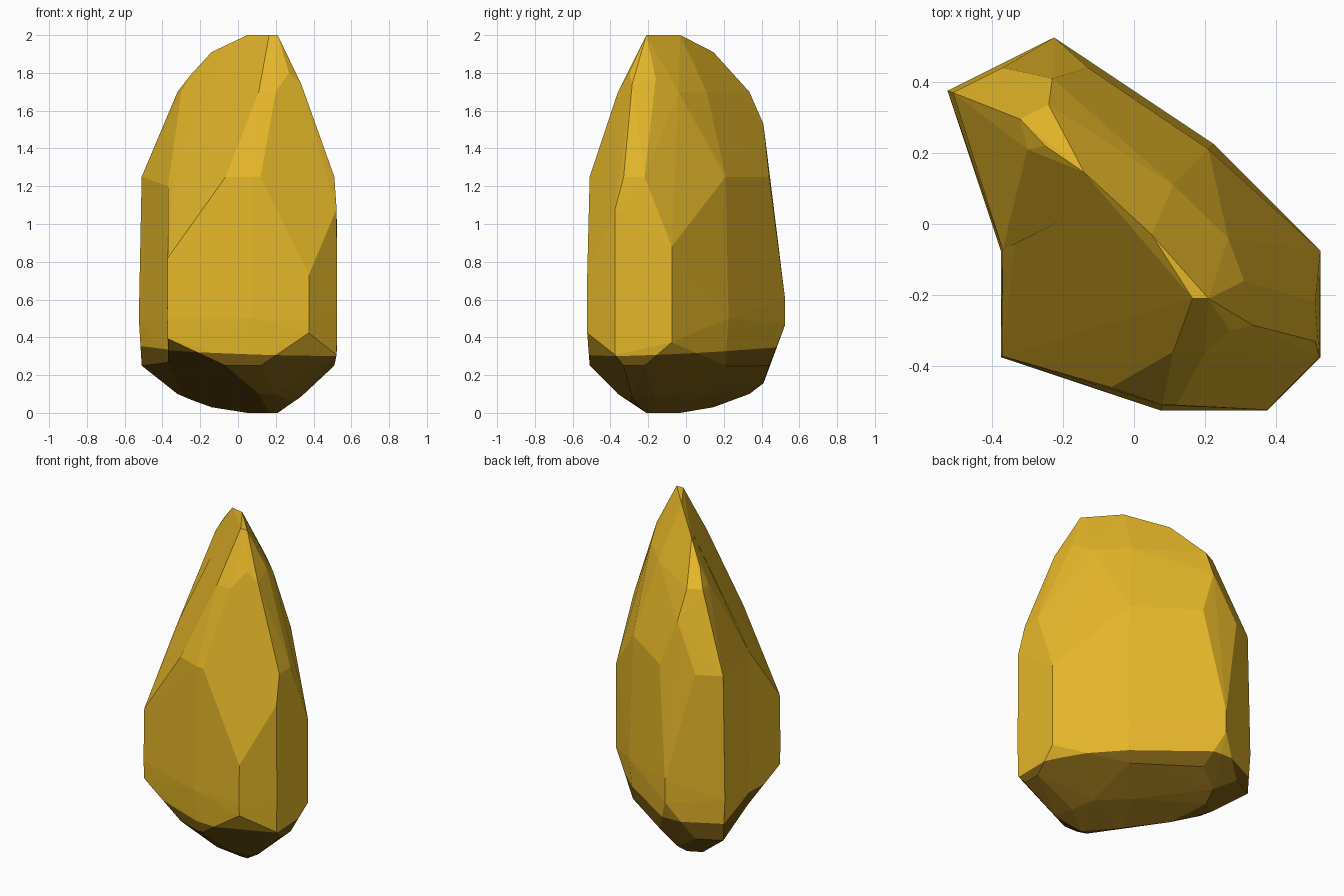
import bpy, bmesh
from mathutils import Vector

if "Cube" in bpy.data.objects:
    bpy.data.objects.remove(bpy.data.objects["Cube"])

# Corner points of the faceted stone, girdle (z = 0.5) and crown only
GIRDLE_Z = 0.5
core = [
    # girdle
    (-.225, .525, .5), (.225, .225, .5), (.525, -.075, .5), (.525, -.375, .5),
    (.375, -.525, .5), (.075, -.525, .5), (-.375, -.075, .5),
    # shoulder
    (-.225, .525, .6), (.525, -.075, .88), (.522, -.375, 1.08), (.375, -.523, .73),
    (-.37, -.0725, 1.2),
    # crown ring
    (-.13, .44, 1.25), (.21, .21, 1.25), (.51, -.22, 1.25), (.51, -.33, 1.25),
    (.12, -.51, 1.25), (.08, -.51, 1.25), (-.065, -.46, 1.25),
    # upper ring
    (-.23, .41, 1.53), (-.24, .335, 1.7), (.11, .11, 1.7), (.265, -.04, 1.7),
    (.31, -.16, 1.77), (.335, -.285, 1.74), (.27, -.30, 1.8), (.2, -.36, 1.7),
    (.11, -.36, 1.7), (-.3, .21, 1.7), (-.25, .22, 1.79),
    # ridge
    (-.14, .145, 1.91), (.05, -.03, 2), (.165, -.21, 2), (.21, -.21, 2),
]
left_tip = [(-.525, .375, .5), (-.51, .37, 1.25), (-.32, .295, 1.7), (-.37, .44, 1.25)]
front_corner = [(-.375, -.375, .5), (-.372, -.372, .82)]

NOTCH = Vector((-.375, -.075, .5))
SPLIT = Vector((-.3, .6, 0)).normalized()


def all_geom(bm):
    return bm.verts[:] + bm.edges[:] + bm.faces[:]


def half_stone(points, normal):
    """Convex hull of crown + flattened mirrored base, trimmed at the notch."""
    bm = bmesh.new()
    for x, y, z in points:
        bm.verts.new((x, y, z))
        if z > GIRDLE_Z:
            bm.verts.new((x, y, GIRDLE_Z - (z - GIRDLE_Z) / 3))
    res = bmesh.ops.convex_hull(bm, input=bm.verts[:])
    inner = {g for g in res["geom_interior"] + res["geom_unused"]
             if isinstance(g, bmesh.types.BMVert)}
    bmesh.ops.delete(bm, geom=list(inner), context='VERTS')
    bmesh.ops.bisect_plane(bm, geom=all_geom(bm), plane_co=NOTCH, plane_no=normal,
                           clear_outer=True, dist=1e-3)
    me = bpy.data.meshes.new("half")
    bm.to_mesh(me)
    bm.free()
    return me


# Join the two convex halves, which meet in a shallow notch on the left
bm = bmesh.new()
for pts, n in ((core + front_corner, SPLIT), (core + left_tip, -SPLIT)):
    half = half_stone(pts, n)
    bm.from_mesh(half)
    bpy.data.meshes.remove(half)
bmesh.ops.remove_doubles(bm, verts=bm.verts[:], dist=.004)
bmesh.ops.dissolve_limit(bm, angle_limit=.015, verts=bm.verts[:], edges=bm.edges[:])
bmesh.ops.recalc_face_normals(bm, faces=bm.faces[:])

# Dark base below a slightly tilted line
BASE_CO = Vector((0, 0, .327))
BASE_NO = Vector((.03, -.03, 1)).normalized()
bmesh.ops.bisect_plane(bm, geom=all_geom(bm), plane_co=BASE_CO, plane_no=BASE_NO, dist=1e-4)
for f in bm.faces:
    f.material_index = int((f.calc_center_median() - BASE_CO).dot(BASE_NO) < 0)

mesh = bpy.data.meshes.new("faceted_stone")
bm.to_mesh(mesh)
bm.free()
for name, color in (("gold", (.78, .47, .022, 1)), ("dark_brown", (.165, .092, .006, 1))):
    mat = bpy.data.materials.new(name)
    mat.diffuse_color = color
    mat.use_nodes = True
    mat.node_tree.nodes["Principled BSDF"].inputs["Base Color"].default_value = mat.diffuse_color
    mesh.materials.append(mat)
stone = bpy.data.objects.new("faceted_stone", mesh)
bpy.context.collection.objects.link(stone)
